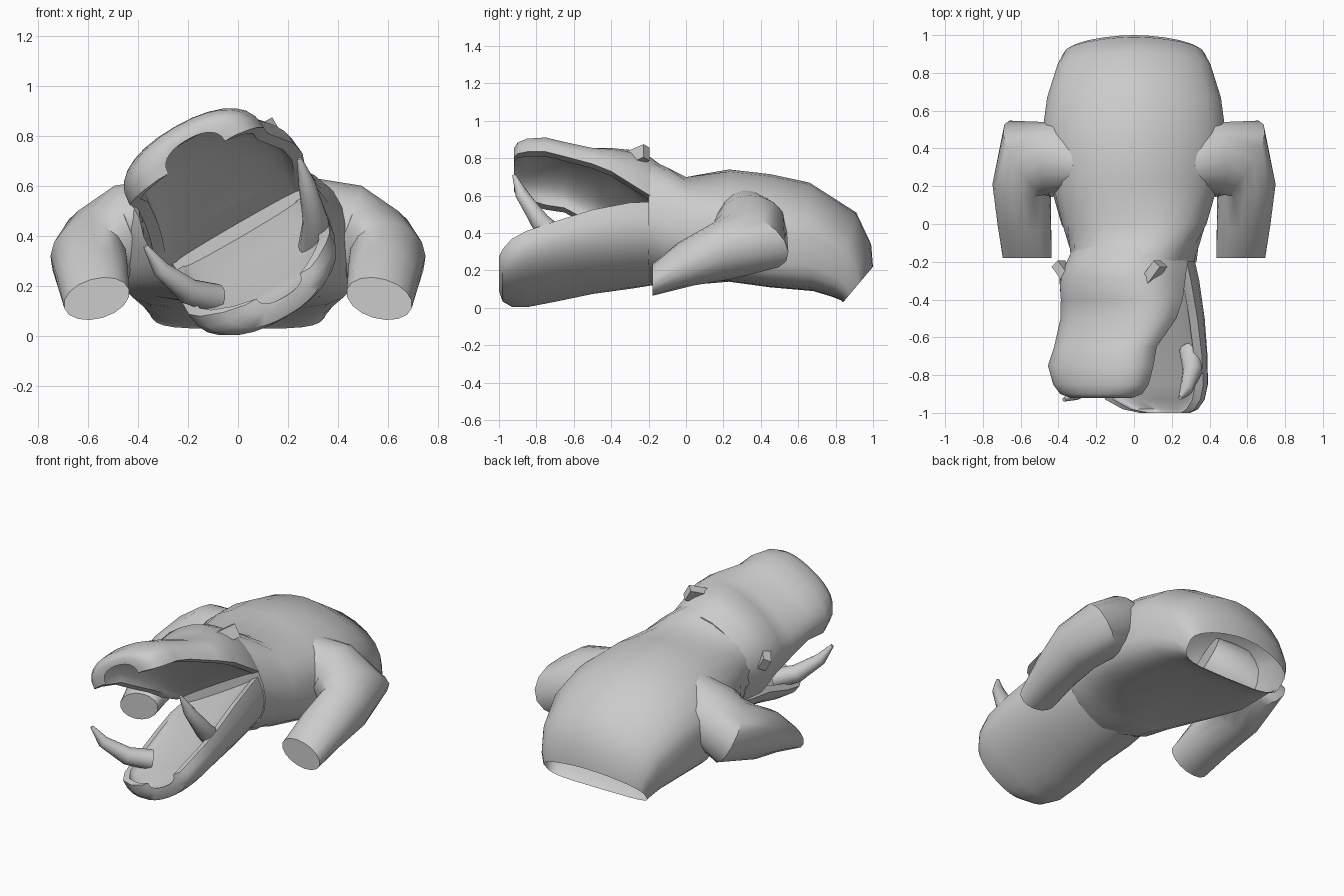
import bpy, bmesh, math
from mathutils import Vector, Matrix

if "Cube" in bpy.data.objects:
    bpy.data.objects.remove(bpy.data.objects["Cube"], do_unlink=True)

GREY = (0.6, 0.6, 0.6, 1)
hide = bpy.data.materials.new("plain_grey")
hide.use_nodes = True
hide.diffuse_color = GREY
hide.node_tree.nodes["Principled BSDF"].inputs["Base Color"].default_value = GREY
ROLL = math.radians(30)


def finish(name, bm, angle=45):
    bmesh.ops.recalc_face_normals(bm, faces=bm.faces)
    mesh = bpy.data.meshes.new(name)
    bm.to_mesh(mesh)
    bm.free()
    mesh.materials.append(hide)
    obj = bpy.data.objects.new(name, mesh)
    bpy.context.collection.objects.link(obj)
    bpy.ops.object.select_all(action='DESELECT')
    obj.select_set(True)
    bpy.context.view_layer.objects.active = obj
    bpy.ops.object.shade_smooth_by_angle(angle=math.radians(angle))


def loft(name, rings, cap_start=True, cap_end=True):
    bm = bmesh.new()
    rows = [[bm.verts.new(p) for p in ring] for ring in rings]
    n = len(rows[0])
    for a, b in zip(rows, rows[1:]):
        for i in range(n):
            j = (i + 1) % n
            bm.faces.new((a[i], a[j], b[j], b[i]))
    if cap_start:
        bm.faces.new(rows[0])
    if cap_end:
        bm.faces.new(rows[-1])
    finish(name, bm)


def power(value, exponent):
    return math.copysign(abs(value) ** exponent, value)


def rolled(cx, cz, u, v, y, roll=ROLL):
    # Point in a cross-section tipped sideways by the roll angle
    c, s = math.cos(roll), math.sin(roll)
    return Vector((cx + u * c - v * s, y, cz + u * s + v * c))


def body_ring(y_top, y_bottom, low, high, width, tilt=0, n=24):
    mid = (low + high) / 2
    ring = []
    for i in range(n):
        t = math.tau * i / n
        c, s = math.cos(t), math.sin(t)
        e = 0.85 if tilt else 1.12 if s > 0 else 0.45
        u, v = width * power(c, e), (high - mid) * power(s, e)
        f = power(s, e) / 2 + 0.5
        ring.append(rolled(0, mid, u, v, y_bottom + (y_top - y_bottom) * f,
                           math.radians(tilt)))
    return ring


# Torso and neck, open at the slanted rear rim
torso = [
    (1.0, 0.84, 0.03, 0.22, 0.35), (0.99, 0.83, 0.04, 0.34, 0.37),
    (0.91, 0.78, 0.06, 0.51, 0.405), (0.66, 0.68, 0.09, 0.67, 0.46),
    (0.45, 0.45, 0.11, 0.715, 0.49), (0.23, 0.23, 0.14, 0.74, 0.45),
    (0.0, 0.0, 0.12, 0.7, 0.385, 4), (-0.1, -0.1, 0.12, 0.74, 0.345, 18),
    (-0.2, -0.2, 0.14, 0.785, 0.315, 30),
]
loft("torso", [body_ring(*s) for s in torso], cap_start=False)


def jaw_ring(y, cx, cz, width, outer, inner, side, n=14):
    # Crescent: outer arch one way, inner arch back
    ring = []
    for w, h, steps in ((width, outer, range(n + 1)),
                        (width - 0.05, inner, range(n, -1, -1))):
        for i in steps:
            t = math.pi * i / n
            ring.append(rolled(cx, cz, w * power(math.cos(t), 0.9),
                               side * h * power(math.sin(t), 0.8), y))
    return ring


# Upper jaw with hollow palate
upper = [
    (-0.12, 0, 0.42, 0.3, 0.33, 0.0), (-0.2, 0, 0.44, 0.33, 0.37, 0.01),
    (-0.28, -0.03, 0.48, 0.35, 0.35, 0.04),
    (-0.4, -0.045, 0.555, 0.35, 0.26, 0.1), (-0.5, -0.07, 0.6, 0.34, 0.2, 0.13),
    (-0.65, -0.14, 0.66, 0.3, 0.18, 0.12), (-0.75, -0.165, 0.68, 0.31, 0.18, 0.12),
    (-0.85, -0.165, 0.695, 0.28, 0.165, 0.1), (-0.9, -0.165, 0.705, 0.24, 0.14, 0.085),
    (-0.92, -0.165, 0.715, 0.18, 0.11, 0.08),
]
loft("upper_jaw", [jaw_ring(*s, 1) for s in upper])

# Lower jaw with shallow floor
lower = [
    (-0.12, 0, 0.42, 0.3, 0.27, 0.0), (-0.3, 0.02, 0.4, 0.325, 0.27, 0.03),
    (-0.5, 0.05, 0.36, 0.33, 0.25, 0.05), (-0.7, 0.07, 0.295, 0.335, 0.215, 0.07),
    (-0.85, 0.085, 0.25, 0.325, 0.195, 0.07), (-0.93, 0.1, 0.225, 0.29, 0.175, 0.07),
    (-0.98, 0.13, 0.205, 0.22, 0.14, 0.07), (-1.0, 0.16, 0.2, 0.15, 0.08, 0.05),
]
loft("lower_jaw", [jaw_ring(*s, -1) for s in lower])


def tube(name, path, radii, flip=1, twist=0, front=-2, n=16):
    rings = []
    pts = [Vector(p) for p in path]
    for k, p in enumerate(pts):
        along = (pts[min(k + 1, len(pts) - 1)] - pts[max(k - 1, 0)]).normalized()
        across = along.cross(Vector((0, 0, 1))).normalized()
        spin = Matrix.Rotation(twist, 3, along)
        up = spin @ across.cross(along)
        across = spin @ across
        a, b = radii[k]
        ring = []
        for i in range(n):
            t = math.tau * i / n
            q = p + across * a * math.cos(t) + up * b * math.sin(t)
            ring.append((q.x * flip, max(q.y, front), q.z))
        rings.append(ring)
    loft(name, rings)


# Bent forelegs, cut flat at the front
leg_path = [(0.27, 0.31, 0.5), (0.41, 0.345, 0.44), (0.545, 0.345, 0.36),
            (0.595, 0.2, 0.305), (0.58, 0.0, 0.235), (0.565, -0.24, 0.15)]
leg_size = [(0.14, 0.14), (0.195, 0.18), (0.24, 0.17),
            (0.155, 0.16), (0.145, 0.12), (0.135, 0.085)]
for side, flip in (("left", 1), ("right", -1)):
    tube(side + "_foreleg", leg_path, leg_size, flip, twist=-0.3, front=-0.18)

# Tusks
tusk_size = [(r, r) for r in (0.06, 0.052, 0.034, 0.01)]
tube("left_tusk", [(0.3, -0.67, 0.36), (0.31, -0.78, 0.46),
                   (0.275, -0.88, 0.61), (0.245, -0.92, 0.71)], tusk_size)
tube("right_tusk", [(-0.09, -0.73, 0.15), (-0.2, -0.82, 0.18),
                    (-0.31, -0.9, 0.27), (-0.37, -0.93, 0.36)], tusk_size)

# Small block ears on the tipped head
for name, u in (("left_ear", 0.27), ("right_ear", -0.27)):
    bm = bmesh.new()
    bmesh.ops.create_cube(bm, size=1)
    spin = (Matrix.Rotation(-ROLL, 4, 'Y')
            @ Matrix.Rotation(math.copysign(0.7, -u), 4, 'Z')
            @ Matrix.Diagonal((0.05, 0.13, 0.08, 1)))
    bm.transform(Matrix.Translation(rolled(0, 0.45, u, 0.26, -0.26)) @ spin)
    finish(name, bm, 20)
